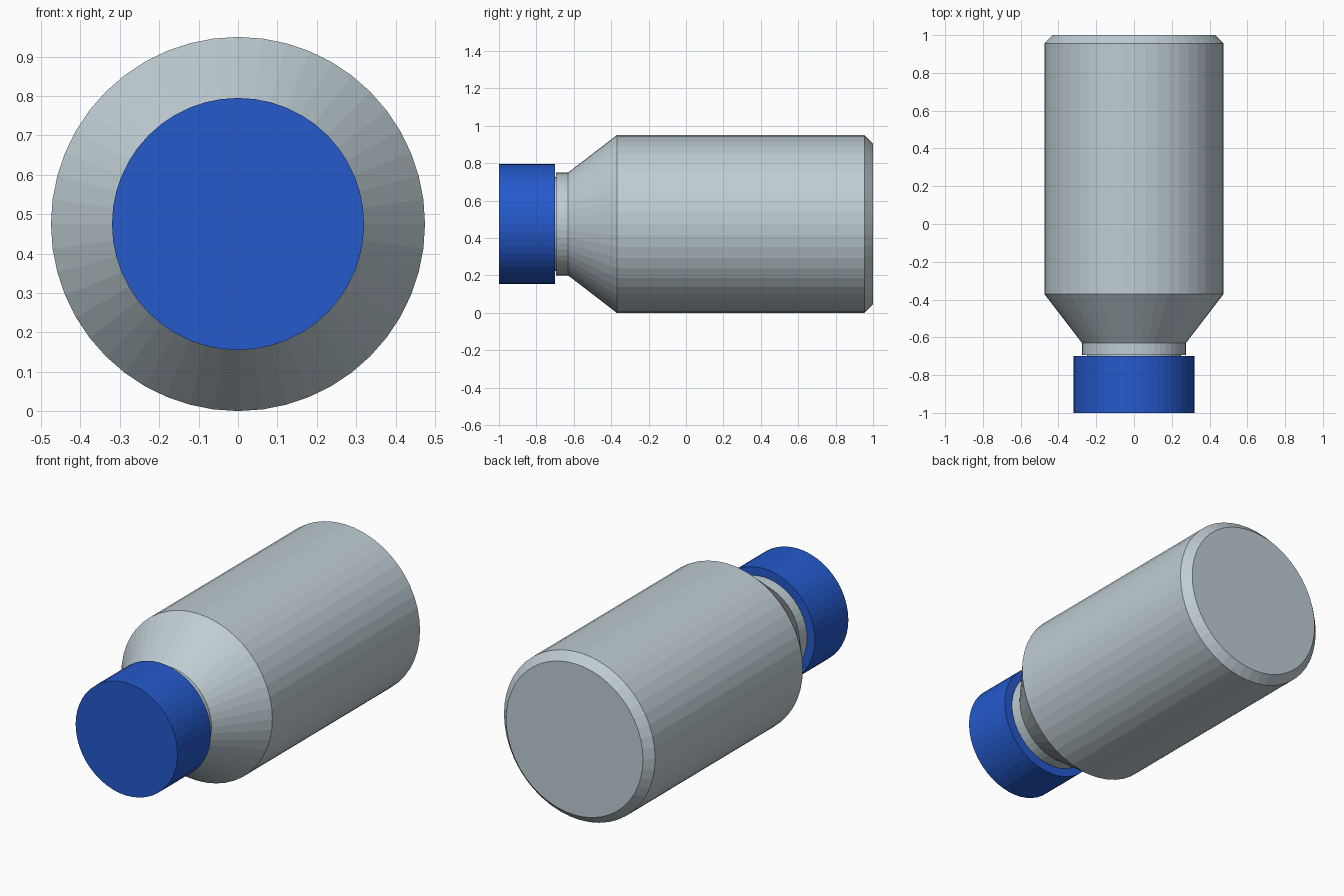
import bpy, bmesh, math

if "Cube" in bpy.data.objects:
    bpy.data.objects.remove(bpy.data.objects["Cube"])

SIDES = 48
AXIS_Z = 0.475


def material(name, rgb):
    m = bpy.data.materials.new(name)
    m.diffuse_color = (*rgb, 1.0)
    m.use_nodes = True
    m.node_tree.nodes["Principled BSDF"].inputs["Base Color"].default_value = m.diffuse_color
    return m


def lathe(name, profile, mat):
    """Closed solid of revolution about the y axis; profile = (y, radius) pairs, front to back."""
    bm = bmesh.new()
    rings = []
    for y, r in profile:
        rings.append([bm.verts.new((r * math.cos(a), y, AXIS_Z + r * math.sin(a)))
                      for a in (2 * math.pi * i / SIDES for i in range(SIDES))])
    for a, b in zip(rings, rings[1:]):
        for i in range(SIDES):
            j = (i + 1) % SIDES
            bm.faces.new((a[i], a[j], b[j], b[i]))
    bm.faces.new(rings[0])
    bm.faces.new(rings[-1])
    bmesh.ops.recalc_face_normals(bm, faces=bm.faces)
    mesh = bpy.data.meshes.new(name)
    bm.to_mesh(mesh)
    bm.free()
    mesh.materials.append(mat)
    obj = bpy.data.objects.new(name, mesh)
    bpy.context.collection.objects.link(obj)
    return obj


grey = material("pale grey", (0.52, 0.61, 0.65))
blue = material("strong blue", (0.018, 0.10, 0.60))

# Bottle: threaded neck inside the cap, neck collar, shoulder, body, chamfered base
lathe("bottle_body", [(-0.75, 0.25), (-0.694, 0.25), (-0.694, 0.275), (-0.63, 0.275),
                      (-0.37, 0.475), (0.955, 0.475), (1.0, 0.43)], grey)

# Screw cap
lathe("cap", [(-1.0, 0.32), (-0.70, 0.32)], blue)
